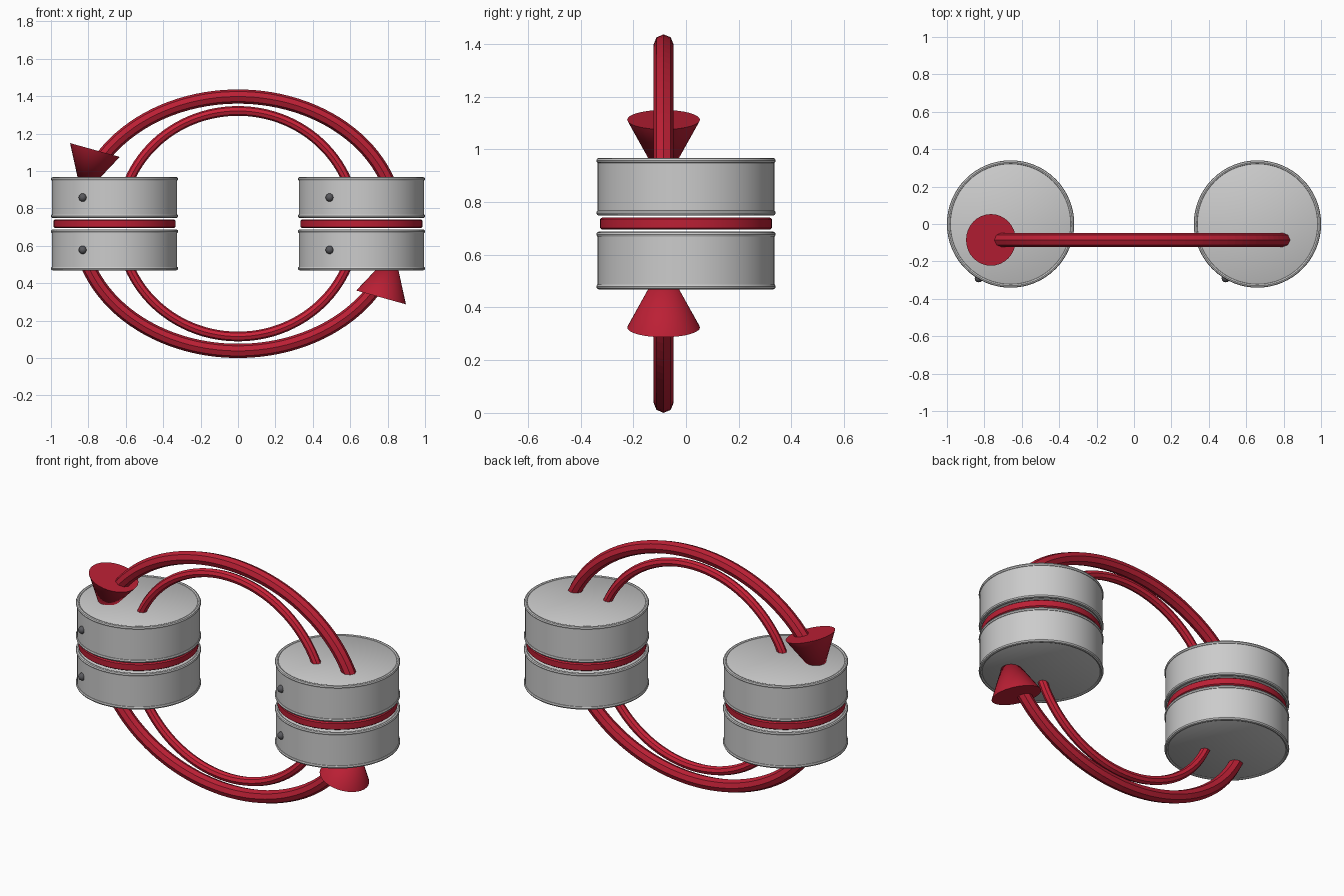
import bpy, math
from mathutils import Vector, Matrix

if "Cube" in bpy.data.objects:
    bpy.data.objects.remove(bpy.data.objects["Cube"])

CZ = 0.718        # height of the loop centre
PIPE_Y = -0.085   # plane of the pipes and arrows
DRUM_X = 0.66


def colour(name, rgb):
    m = bpy.data.materials.new(name)
    m.diffuse_color = (*rgb, 1)
    m.use_nodes = True
    m.node_tree.nodes["Principled BSDF"].inputs["Base Color"].default_value = m.diffuse_color
    return m


RED = colour("red", (0.50, 0.014, 0.035))
BRIGHT = colour("bright_red", (0.60, 0.016, 0.04))
DARK = colour("dark_grey", (0.1, 0.1, 0.11))


def finish(name, mat=None, smooth=True):
    o = bpy.context.object
    o.name = name
    if mat:
        o.data.materials.append(mat)
    if smooth:
        bpy.ops.object.shade_smooth_by_angle(angle=math.radians(35))
    return o


def lathe(name, profile, x, z, mat=None, n=64):
    """Spin an (r, z) profile about the vertical axis."""
    verts, faces, k = [], [], len(profile)
    for i in range(n):
        a = 2 * math.pi * i / n
        verts += [(r * math.cos(a), r * math.sin(a), h) for r, h in profile]
    for i in range(n):
        j = (i + 1) % n
        faces += [(i*k+p, j*k+p, j*k+p+1, i*k+p+1) for p in range(k - 1)]
    faces.append([i * k for i in reversed(range(n))])
    faces.append([i * k + k - 1 for i in range(n)])
    me = bpy.data.meshes.new(name)
    me.from_pydata(verts, [], faces)
    o = bpy.data.objects.new(name, me)
    bpy.context.collection.objects.link(o)
    o.location = (x, 0, z)
    bpy.ops.object.select_all(action='DESELECT')
    o.select_set(True)
    bpy.context.view_layer.objects.active = o
    return finish(name, mat)


def pipe(name, a, b, radius, start, end, mat):
    """Eight-sided tube along part of an ellipse in the xz plane."""
    n = 40
    cu = bpy.data.curves.new(name, 'CURVE')
    cu.dimensions = '3D'
    cu.bevel_depth, cu.bevel_resolution = radius, 2
    cu.use_fill_caps = True
    s = cu.splines.new('POLY')
    s.points.add(n)
    for i, p in enumerate(s.points):
        t = math.radians(start + (end - start) * i / n)
        p.co = (a * math.cos(t), PIPE_Y, CZ + b * math.sin(t), 1)
    cu.materials.append(mat)
    o = bpy.data.objects.new(name, cu)
    bpy.context.collection.objects.link(o)
    s.use_smooth = False


for side, x in (("left", -DRUM_X), ("right", DRUM_X)):
    for level, z in (("lower", CZ - 0.14), ("upper", CZ + 0.14)):
        # drum half with closed ends
        lathe(f"{side}_{level}_drum",
              [(0.325, -0.104), (0.335, -0.098), (0.335, 0.098), (0.325, 0.104)], x, z)
        # rolled rims
        for end, h in (("bottom", -0.099), ("top", 0.099)):
            bpy.ops.mesh.primitive_torus_add(
                major_radius=0.33, minor_radius=0.0105, major_segments=64,
                minor_segments=8, location=(x, 0, z + h))
            finish(f"{side}_{level}_{end}_rim")
        # round stud on the front
        bpy.ops.mesh.primitive_uv_sphere_add(
            segments=12, ring_count=8, radius=0.022, location=(x - 0.17, -0.29, z))
        finish(f"{side}_{level}_stud", DARK)
    # red gasket between the halves
    lathe(f"{side}_gasket",
          [(0.318, -0.023), (0.326, -0.017), (0.326, 0.017), (0.318, 0.023)], x, CZ, RED)

# looping pipes and arrows; the lower set is the upper set turned half round
for level, turn, sgn in (("upper", 0, 1), ("lower", 180, -1)):
    pipe(f"{level}_inner_pipe", 0.63, 0.603, 0.026, 22 + turn, 158 + turn, BRIGHT)
    pipe(f"{level}_arrow_shaft", 0.85, 0.68, 0.038, 19 + turn, 151 + turn, RED)
    base = Vector((-0.765, PIPE_Y, 1.112 - CZ))
    aim = Vector((-0.075, 0, -0.27)).normalized()
    mid = base + aim * 0.13
    bpy.ops.mesh.primitive_cone_add(
        vertices=32, radius1=0.138, radius2=0.0, depth=0.26,
        location=(sgn * mid.x, PIPE_Y, CZ + sgn * mid.z))
    bpy.context.object.rotation_euler = (sgn * aim).to_track_quat('Z', 'Y').to_euler()
    finish(f"{level}_arrow_head", RED)
